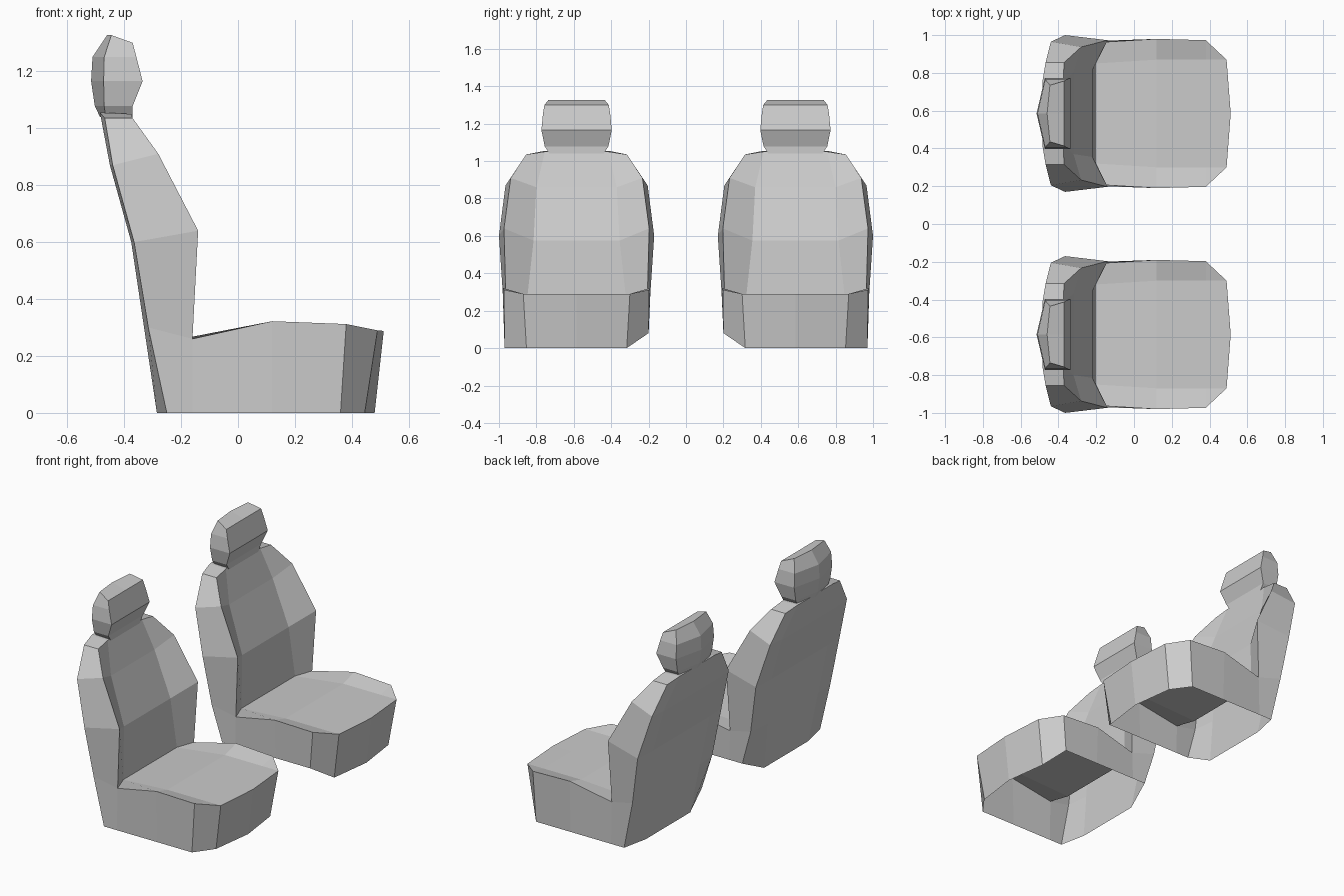
import bpy
import bmesh

cube = bpy.data.objects.get("Cube")
if cube:
    bpy.data.objects.remove(cube, do_unlink=True)

grey = bpy.data.materials.new("seat_grey")
grey.use_nodes = True
colour = (0.6, 0.6, 0.6, 1)
grey.diffuse_color = colour
grey.node_tree.nodes["Principled BSDF"].inputs["Base Color"].default_value = colour

CENTRE = 0.585   # distance of each seat's middle from the model's middle


def grid(bm, rows, flip):
    """Bridge neighbouring rows of points, collapsing repeated points."""
    for a, b in zip(rows, rows[1:]):
        for i in range(len(a) - 1):
            pts = list(dict.fromkeys([a[i], a[i + 1], b[i + 1], b[i]]))
            if len(pts) > 2:
                bm.faces.new([bm.verts.new((x, y * flip, z)) for x, y, z in pts])


def build(name, patches, side, raise_inner=False):
    """Mirror half patches into a whole part and move it to its side."""
    bm = bmesh.new()
    for rows in patches:
        for flip in (1, -1):
            grid(bm, rows, flip)
    bmesh.ops.remove_doubles(bm, verts=bm.verts, dist=0.0005)
    for v in bm.verts:
        # the hem is lifted along the side facing the other seat
        if raise_inner and v.co.z < 0.001 and v.co.y * side < -0.35:
            v.co.z = 0.08
        v.co.y += side * CENTRE
    bmesh.ops.recalc_face_normals(bm, faces=bm.faces)
    mesh = bpy.data.meshes.new(name)
    bm.to_mesh(mesh)
    bm.free()
    mesh.materials.append(grey)
    obj = bpy.data.objects.new(name, mesh)
    bpy.context.collection.objects.link(obj)


# Dished cushion top: rows run from the backrest to the front edge
cushion = [
    [(-0.2, 0, 0.26), (-0.2, 0.265, 0.26), (-0.16, 0.378, 0.26)],
    [(0.12, 0, 0.29), (0.12, 0.285, 0.29), (0.12, 0.395, 0.322)],
    [(0.38, 0, 0.29), (0.38, 0.285, 0.29), (0.38, 0.388, 0.312)],
    [(0.512, 0, 0.288), (0.49, 0.285, 0.29), (0.49, 0.285, 0.29)],
]

# Backrest: each row runs from the front middle round to the rear middle
backrest = [
    cushion[0] + [(-0.315, 0.395, 0.3), (-0.33, 0.25, 0.3), (-0.33, 0, 0.3)],
    [(-0.22, 0, 0.575), (-0.22, 0.23, 0.575), (-0.14, 0.388, 0.64),
     (-0.365, 0.415, 0.6), (-0.375, 0.28, 0.6), (-0.375, 0, 0.6)],
    [(-0.32, 0, 0.86), (-0.32, 0.215, 0.86), (-0.28, 0.352, 0.91),
     (-0.44, 0.38, 0.87), (-0.45, 0.28, 0.87), (-0.45, 0, 0.87)],
    [(-0.375, 0, 1.05), (-0.375, 0.17, 1.05), (-0.37, 0.27, 1.035),
     (-0.468, 0.27, 1.035), (-0.485, 0.17, 1.055), (-0.485, 0, 1.055)],
]
top = backrest[-1]
backrest_cap = [top[:3], top[:2:-1]]

# Skirt: from the rear middle round the side to the front middle, open below
skirt_top = backrest[0][:1:-1] + [cushion[1][2], cushion[2][2],
                                  cushion[3][1], cushion[3][0]]
skirt_hem = [(-0.285, 0, 0), (-0.285, 0.22, 0), (-0.25, 0.385, 0),
             (-0.16, 0.385, 0), (0.12, 0.385, 0), (0.36, 0.385, 0),
             (0.445, 0.268, 0), (0.48, 0, 0)]


# Headrest: rings with a flat front, straight sides and a ridge down the rear
def ring(front, side, rear, half, side_half, z_front, z_rear):
    return [(front, 0, z_front), (front, half, z_front),
            (side, side_half, z_rear), (rear, 0, z_rear)]


headrest = [
    ring(-0.37, -0.465, -0.485, 0.145, 0.145, 1.04, 1.04),
    ring(-0.37, -0.47, -0.503, 0.17, 0.17, 1.078, 1.078),
    ring(-0.335, -0.472, -0.516, 0.188, 0.188, 1.165, 1.165),
    ring(-0.357, -0.47, -0.511, 0.18, 0.18, 1.25, 1.25),
    ring(-0.37, -0.445, -0.46, 0.172, 0.15, 1.3, 1.327),
]
crown = headrest[-1]
crown_cap = [crown[:2], crown[:1:-1]]

for label, side in (("front_side", -1), ("back_side", 1)):
    build(label + "_seat", [cushion, backrest, backrest_cap,
                            [skirt_hem, skirt_top]], side, True)
    build(label + "_headrest", [headrest, crown_cap], side)
